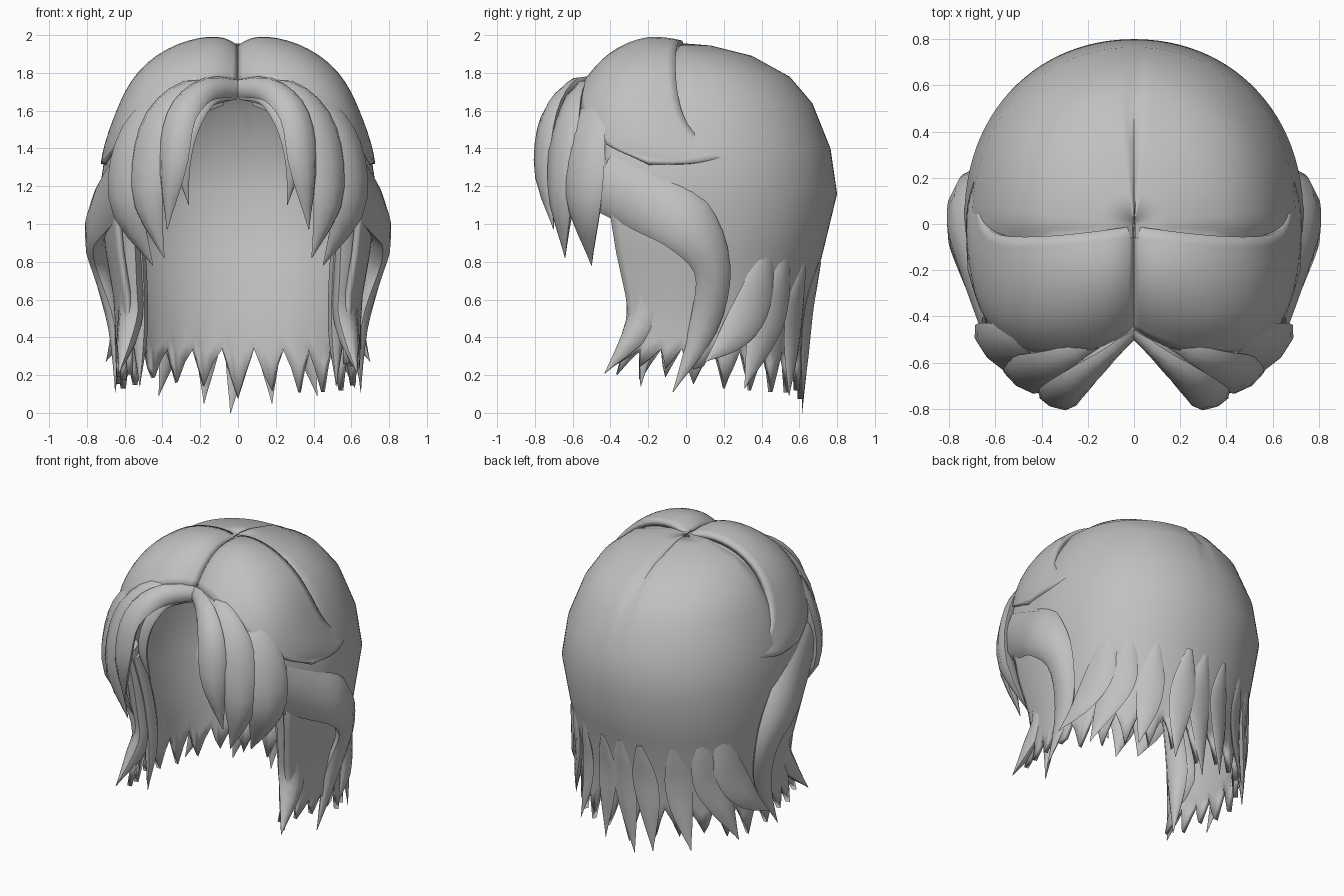
import bpy, bmesh, math, random
from mathutils import Vector

if "Cube" in bpy.data.objects:
    bpy.data.objects.remove(bpy.data.objects["Cube"])

random.seed(4)
grey = bpy.data.materials.new("hair_grey")
grey.diffuse_color = (0.53, 0.53, 0.53, 1)
grey.use_nodes = True
grey.node_tree.nodes["Principled BSDF"].inputs["Base Color"].default_value = grey.diffuse_color


def finish(name, bm, subsurf=0, thick=0, mirror=False, angle=50):
    """Turn a bmesh into a smooth object with the shared modifiers."""
    me = bpy.data.meshes.new(name)
    bm.to_mesh(me)
    bm.free()
    me.materials.append(grey)
    ob = bpy.data.objects.new(name, me)
    bpy.context.collection.objects.link(ob)
    bpy.ops.object.select_all(action='DESELECT')
    ob.select_set(True)
    bpy.context.view_layer.objects.active = ob
    bpy.ops.object.shade_smooth_by_angle(angle=math.radians(angle))
    if subsurf:
        m = ob.modifiers.new("round", 'SUBSURF')
        m.levels = m.render_levels = subsurf
        m.boundary_smooth = 'PRESERVE_CORNERS'
    if thick:
        m = ob.modifiers.new("thickness", 'SOLIDIFY')
        m.thickness, m.offset = thick, -1
    if mirror:
        m = ob.modifiers.new("mirror", 'MIRROR')
        m.use_mirror_merge = False
    return ob


def grid(rows):
    """Quad sheet through rows of points, facing away from the head centre."""
    bm = bmesh.new()
    vs = [[bm.verts.new(p) for p in r] for r in rows]
    for a, b in zip(vs, vs[1:]):
        for i in range(len(a) - 1):
            bm.faces.new((a[i], a[i + 1], b[i + 1], b[i]))
    bm.normal_update()
    c = Vector((0, 0, 1.1))
    if sum(f.normal.dot(f.calc_center_median() - c) for f in bm.faces) < 0:
        bmesh.ops.reverse_faces(bm, faces=bm.faces[:])
    return bm


def spline(pts, t):
    """Catmull-Rom value at t in 0..1 for tuples of numbers."""
    n = len(pts) - 1
    i = min(int(t * n), n - 1)
    u = t * n - i
    p = [Vector(pts[min(max(i + k, 0), n)]) for k in (-1, 0, 1, 2)]
    return 0.5 * (2 * p[1] + (p[2] - p[0]) * u + (2 * p[0] - 5 * p[1] + 4 * p[2] - p[3]) * u * u
                  + (3 * p[1] - p[0] - 3 * p[2] + p[3]) * u ** 3)


def lock(name, pts, width, thick, steps=14, mirror=True):
    """Flattened tapering strand; width is one value per path point."""
    bm = bmesh.new()
    full = [tuple(p) + (w,) for p, w in zip(pts, width)]
    rings = []
    for k in range(steps + 1):
        t = k / steps
        q = spline(full, t)
        pos, w = Vector(q[:3]), max(q[3], 0.004)
        d = Vector(spline(full, min(t + .02, 1))[:3]) - Vector(spline(full, max(t - .02, 0))[:3])
        side = d.cross(Vector((pos.x, pos.y, 0.12))).normalized()
        out = side.cross(d).normalized()
        h = thick * min(1, w / max(width) * 1.3)
        rings.append([bm.verts.new(pos + side * (w / 2 * math.cos(a)) + out * (h / 2 * math.sin(a)))
                      for a in (math.tau * j / 8 for j in range(8))])
    for a, b in zip(rings, rings[1:]):
        for j in range(8):
            bm.faces.new((a[j], a[(j + 1) % 8], b[(j + 1) % 8], b[j]))
    bm.faces.new(rings[0])
    bm.faces.new(rings[-1])
    bmesh.ops.recalc_face_normals(bm, faces=bm.faces[:])
    return finish(name, bm, mirror=mirror)


# Back and side shell: levels of height, half width, back depth, forward reach
LEVELS = [(1.955, .005, .005, .06), (1.945, .15, .13, .08), (1.89, .38, .35, .1), (1.78, .52, .55, .3),
          (1.64, .61, .67, .4), (1.4, .70, .765, .43), (1.16, .735, .8, .42), (.85, .70, .725, .37),
          (.62, .66, .665, .32), (.46, .65, .64, .30)]


def shell_point(s, z, w, b, f):
    g, k = abs(s), math.copysign(1, s)
    if g < .7:
        a = g / .7 * math.pi / 2
        x, y = w * math.sin(a) ** .97, b * max(math.cos(a), 0) ** .9
    else:
        t = (g - .7) / .3
        x, y = w * (1 - .1 * (min(1, 3 * t) if z > 1.5 else t * t)), -f * t
    if s == 0 and z > 1.6:          # centre parting groove
        z -= .02
    return (k * x, y, z)


N = 72
cols = [2 * i / N - 1 for i in range(N + 1)]
rows = [[shell_point(s, *lv) for s in cols] for lv in LEVELS]
tips = [random.uniform(-.04, .06) for _ in range(N)]
for drop in (.5, 1):                # jagged hem
    row = []
    for i, s in enumerate(cols):
        tooth = (1, .4, 0, .5)[i % 4]
        tip = .09 + .13 * abs(s) + tips[i // 4]
        z = .46 + (.34 + (tip - .34) * tooth - .46) * drop
        sh = s + (.012 * math.copysign(1, s) * tooth * drop if .02 < abs(s) < .96 else 0)
        row.append(shell_point(sh, z, .65, .64 - .02 * drop, .30 + .07 * drop * tooth))
    rows.append(row)
finish("back_shell", grid(rows), thick=.03)

# Front crown lobes, from the parting round to the tail above the ear
LOBE = [
    [(0, -.01, 1.94), (0, -.2, 1.955), (0, -.36, 1.88), (0, -.46, 1.76)],
    [(.08, -.02, 1.98), (.09, -.2, 2.03), (.10, -.40, 1.94), (.11, -.53, 1.79)],
    [(.3, -.05, 1.97), (.33, -.22, 1.98), (.35, -.46, 1.88), (.31, -.575, 1.71)],
    [(.53, -.06, 1.83), (.555, -.24, 1.825), (.54, -.46, 1.73), (.48, -.565, 1.585)],
    [(.635, -.04, 1.61), (.66, -.22, 1.59), (.64, -.41, 1.54), (.595, -.485, 1.465)],
    [(.685, .05, 1.44), (.72, -.08, 1.41), (.72, -.25, 1.38), (.67, -.38, 1.39)],
    [(.66, .27, 1.37), (.72, .12, 1.34), (.73, 0, 1.31), (.72, -.2, 1.33)],
]
finish("crown_lobe", grid(LOBE), subsurf=2, thick=.04, mirror=True)

# Fringe strands, inner to outer
lock("fringe_inner", [(.02, -.46, 1.69), (.15, -.56, 1.66), (.25, -.62, 1.5), (.29, -.62, 1.3), (.26, -.58, 1.1)],
     (.07, .08, .09, .08, 0), .05)
lock("fringe_front", [(.0, -.46, 1.72), (.17, -.61, 1.71), (.30, -.72, 1.57), (.345, -.755, 1.3), (.375, -.70, .97)],
     (.10, .14, .17, .16, 0), .08)
lock("fringe_middle", [(.05, -.44, 1.71), (.27, -.58, 1.67), (.43, -.64, 1.48), (.48, -.66, 1.15), (.39, -.64, .82)],
     (.12, .2, .24, .2, 0), .1)
lock("fringe_outer", [(.1, -.42, 1.69), (.40, -.51, 1.60), (.56, -.53, 1.40), (.59, -.54, 1.1), (.45, -.5, .78)],
     (.14, .24, .28, .24, 0), .11)

# Swept lock over the ear
lock("ear_sweep", [(.60, -.44, 1.24), (.68, -.22, 1.13), (.745, 0, 1.0), (.72, .14, .76), (.65, .09, .45),
                   (.65, -.07, .11)], (.34, .34, .32, .2, .15, 0), .13, steps=20)

# Side curtains in front of the ear
lock("curtain_front", [(.60, -.33, 1.15), (.575, -.26, .8), (.57, -.23, .5), (.63, -.43, .21)],
     (.16, .18, .19, 0), .12)
lock("curtain_inner", [(.56, -.32, 1.1), (.53, -.24, .8), (.52, -.2, .5), (.52, -.24, .14)],
     (.12, .14, .14, 0), .08)

# Loose strands behind the ear and round the nape, lying on the shell
lock("side_flick", [(.55, .44, .95), (.585, .37, .62), (.64, .26, .42), (.70, .1, .27)],
     (.06, .2, .17, 0), .05)
lock("side_strand", [(.48, .53, .88), (.49, .47, .6), (.54, .40, .4), (.62, .31, .13)],
     (.06, .2, .18, 0), .05)
for i, (x, tip, z) in enumerate([(.34, .42, .09), (.14, .18, .05)]):
    f = math.sqrt(1 - (x / .68) ** 2)
    lock(f"nape_strand_{i + 1}", [(x, .725 * f, .8), (x, .67 * f, .58), (x + .02, .645 * f, .36), (tip, .63 * f, z)],
         (.04, .16, .14, 0), .03)
lock("nape_centre", [(.01, .71, .8), (.02, .66, .58), (0, .635, .34), (-.04, .615, 0)],
     (.04, .16, .14, 0), .03, mirror=False)
